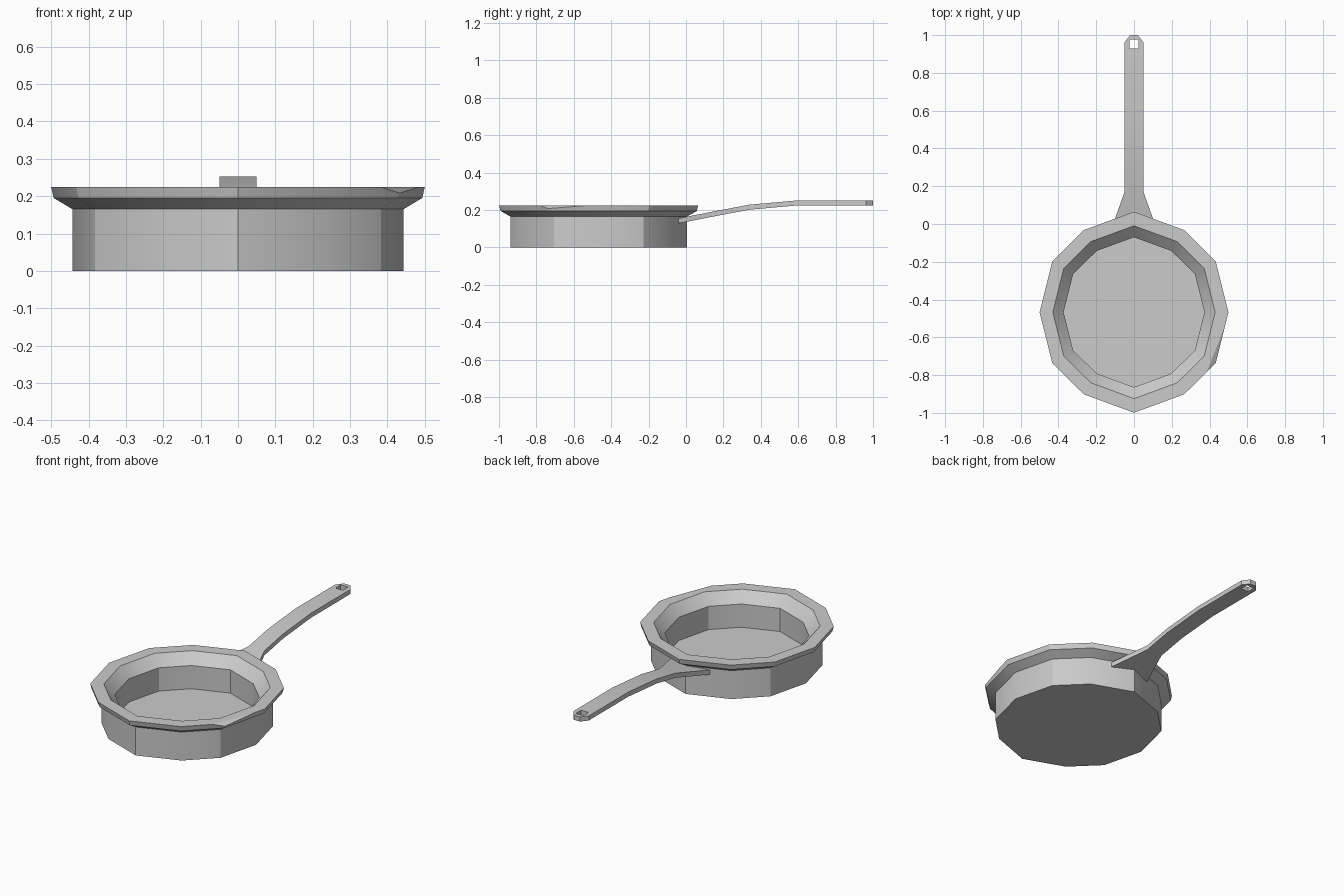
import bpy, bmesh, math
from mathutils import Vector

cube = bpy.data.objects.get("Cube")
if cube:
    bpy.data.objects.remove(cube, do_unlink=True)

metal = bpy.data.materials.new("grey metal")
metal.use_nodes = True
GREY = (0.6, 0.6, 0.6, 1)
metal.diffuse_color = GREY
metal.node_tree.nodes["Principled BSDF"].inputs["Base Color"].default_value = GREY


def finish(bm, name):
    bmesh.ops.recalc_face_normals(bm, faces=bm.faces)
    mesh = bpy.data.meshes.new(name)
    bm.to_mesh(mesh)
    bm.free()
    mesh.materials.append(metal)
    obj = bpy.data.objects.new(name, mesh)
    bpy.context.collection.objects.link(obj)
    bpy.ops.object.select_all(action="DESELECT")
    obj.select_set(True)
    bpy.context.view_layer.objects.active = obj
    bpy.ops.object.shade_smooth_by_angle(angle=math.radians(30))


def band(bm, a, b, closed=True):
    """Quads between two rows of vertices."""
    n = len(a)
    for i in range(n if closed else n - 1):
        j = (i + 1) % n
        bm.faces.new((a[i], a[j], b[j], b[i]))


# Pan: slightly elongated twelve-sided outline swept through a profile
CENTRE_Y = -0.467
right = [(0, 1.064), (0.53, 0.87), (0.865, 0.54), (1, 0),
         (0.865, -0.54), (0.53, -0.87), (0, -1.064)]
outline = right + [(-x, y) for x, y in right[-2:0:-1]]
profile = [(0.443, 0), (0.443, 0.165), (0.493, 0.195), (0.5, 0.224),
           (0.43, 0.224), (0.373, 0.165), (0.373, 0.03)]

bm = bmesh.new()
rings = [[bm.verts.new((x * r, y * r + CENTRE_Y, z)) for x, y in outline]
         for r, z in profile]
for a, b in zip(rings, rings[1:]):
    band(bm, a, b)
bm.faces.new(rings[0])
bm.faces.new(rings[-1])

# Pouring lip: fold one outer rim corner down
rim, inner = rings[3], rings[4]
corner = rim[4]


def split(other, t):
    edge = bm.edges.get((corner, other))
    return bmesh.utils.edge_split(edge, corner, t)[1]


side_a = split(rim[3], 0.74)
side_b = split(rim[5], 0.28)
middle = split(inner[4], 0.4)
p, q = side_a.co, side_b.co
middle.co = p.lerp(q, 0.72)
for side in (side_a, side_b):
    face = next(f for f in middle.link_faces if side in f.verts)
    bmesh.utils.face_split(face, middle, side)
corner.co.z = 0.208
finish(bm, "pan")

# Handle: flared root, gentle upward bend, chamfered tip with a square hole
bm = bmesh.new()
stations = [(-0.04, 0.156, 0.125), (0.17, 0.197, 0.05), (0.34, 0.229, 0.05),
            (0.6, 0.252, 0.05), (0.9, 0.252, 0.05)]
TOP = 0.252
left_row, right_row = [[bm.verts.new((s * w, y, z)) for y, z, w in stations]
                       for s in (-1, 1)]
band(bm, left_row, right_row, closed=False)


def mirrored(points):
    pts = points + [(-x, y) for x, y in reversed(points)]
    return [bm.verts.new((x, y, TOP)) for x, y in pts]


tip = mirrored([(-0.05, 0.962), (-0.02, 1)])
outer = [left_row[-1]] + tip + [right_row[-1]]
hole = mirrored([(-0.024, 0.928), (-0.024, 0.955), (-0.024, 0.976)])
band(bm, outer, hole)

# Give the handle its thickness
bmesh.ops.recalc_face_normals(bm, faces=bm.faces)
result = bmesh.ops.extrude_face_region(bm, geom=bm.faces[:], use_keep_orig=True)
lower = [g for g in result["geom"] if isinstance(g, bmesh.types.BMVert)]
bmesh.ops.translate(bm, verts=lower, vec=Vector((0, 0, -0.027)))
finish(bm, "handle")
